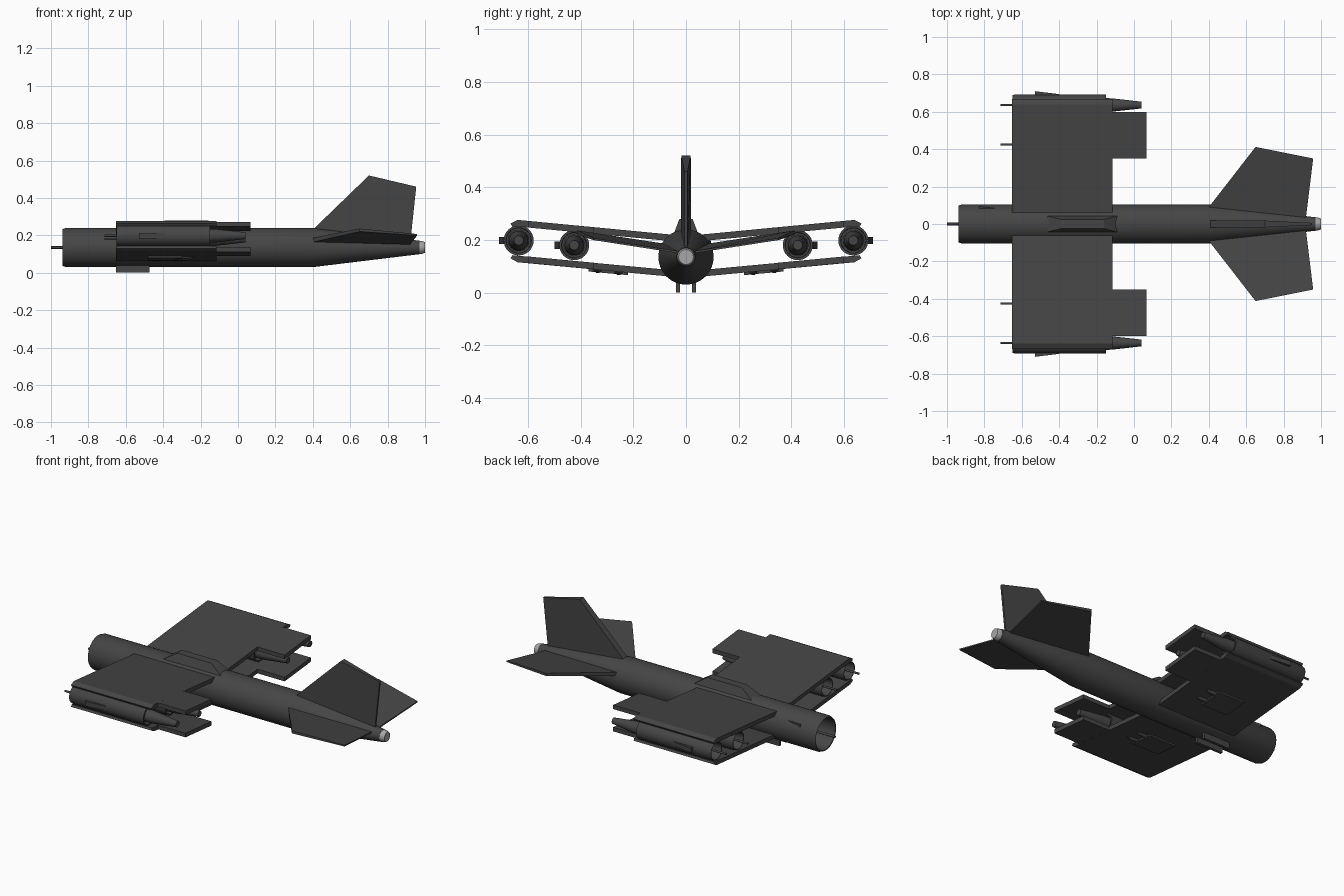
import bpy, bmesh, math
from mathutils import Matrix, Vector

if "Cube" in bpy.data.objects:
    bpy.data.objects.remove(bpy.data.objects["Cube"])


def material(name, rgb):
    m = bpy.data.materials.new(name)
    m.diffuse_color = (*rgb, 1)
    m.use_nodes = True
    m.node_tree.nodes["Principled BSDF"].inputs["Base Color"].default_value = m.diffuse_color
    return m


DARK = material("dark grey", (0.06, 0.06, 0.06))
LIGHT = material("light grey", (0.38, 0.38, 0.38))


def finish(bm, name, mat=DARK, smooth=True):
    bmesh.ops.recalc_face_normals(bm, faces=bm.faces)
    me = bpy.data.meshes.new(name)
    bm.to_mesh(me)
    bm.free()
    me.materials.append(mat)
    ob = bpy.data.objects.new(name, me)
    bpy.context.collection.objects.link(ob)
    if smooth:
        bpy.ops.object.select_all(action='DESELECT')
        ob.select_set(True)
        bpy.context.view_layer.objects.active = ob
        bpy.ops.object.shade_smooth_by_angle(angle=math.radians(30))
    return ob


def lathe(name, profile, y, z, mat=DARK, steps=32):
    """Spin (x, radius) points around a lengthwise axis at (y, z)."""
    bm = bmesh.new()
    vs = [bm.verts.new((x, y, z + r)) for x, r in profile]
    es = [bm.edges.new(p) for p in zip(vs, vs[1:])]
    bmesh.ops.spin(bm, geom=vs + es, cent=(0, y, z), axis=(1, 0, 0),
                   angle=2 * math.pi, steps=steps)
    bmesh.ops.remove_doubles(bm, verts=bm.verts, dist=1e-5)
    return finish(bm, name, mat)


def loft(name, a, b):
    """Solid between two matching outlines."""
    bm = bmesh.new()
    va = [bm.verts.new(p) for p in a]
    vb = [bm.verts.new(p) for p in b]
    bm.faces.new(va)
    bm.faces.new(vb)
    n = len(a)
    for i in range(n):
        j = (i + 1) % n
        bm.faces.new((va[i], va[j], vb[j], vb[i]))
    return finish(bm, name, smooth=False)


def extrude_x(name, yz, x0, x1):
    return loft(name, [(x0, y, z) for y, z in yz], [(x1, y, z) for y, z in yz])


def blister(name, x, y, z, s, length=0.13, out=0.02, half=0.014):
    """Small scoop on the side of a cowling, tallest at the front."""
    loft(name,
         [(x, y, z - half), (x, y, z + half), (x + length, y, z + half), (x + length, y, z - half)],
         [(x, y + s * out, z - half), (x, y + s * out, z + half),
          (x + length, y + s * out * 0.35, z + half), (x + length, y + s * out * 0.35, z - half)])


# Fuselage with open nose intake, probe and tapered tail
CZ = 0.135
lathe("fuselage", [(-1, 0), (-1, .007), (-.8, .007), (-.74, .04), (-.7, .085), (-.91, .09),
                   (-.935, .094), (-.938, .098), (-.92, .105), (.4, .105), (.97, .036), (.97, 0)], 0, CZ)
lathe("tail_tip", [(.965, 0), (.965, .034), (.985, .034), (1, .028), (1, 0)], 0, CZ, LIGHT)
blister("nose_blister", -.83, .075, .19, 1, .1, .02, .008)

# Spine hump between the wings
loft("spine_hump",
     [(-.52, -.055, .2), (-.52, .055, .2), (-.04, .055, .2), (-.04, -.055, .2)],
     [(-.39, -.025, .28), (-.39, .025, .28), (-.16, .025, .28), (-.16, -.025, .28)])

# Vertical fin, thick in front and thin behind
fin = [(.4, .23, .02), (.7, .52, .018), (.953, .46, .006), (.92, .15, .006), (.4, .15, .02)]
loft("tail_fin", [(x, -t, z) for x, z, t in fin], [(x, t, z) for x, z, t in fin])

ENGINE = [(-.715, 0), (-.715, .006), (-.57, .006), (-.53, .028), (-.5, .046), (-.63, .047),
          (-.65, .05), (-.65, .053), (-.635, .057), (-.15, .057), (-.15, .048), (-.25, .046),
          (-.25, .04), (-.12, .036), (.04, .018), (.04, 0)]

for s, side in ((1, "left"), (-1, "right")):
    # Tailplane with upward slant
    tp = [(.4, 0, .16, .012), (.4, .09, .175, .012), (.65, .412, .228, .008),
          (.958, .35, .203, .004), (.92, .04, .155, .004), (.92, 0, .15, .004)]
    loft(side + "_tailplane", [(x, s * y, z - t) for x, y, z, t in tp],
         [(x, s * y, z + t) for x, y, z, t in tp])

    # Upper and lower wings, each with an aft flap panel
    extrude_x(side + "_upper_wing",
              [(0, .215), (s * .64, .276), (s * .667, .262), (s * .66, .25), (s * .64, .251), (0, .19)],
              -.652, -.115)
    extrude_x(side + "_lower_wing",
              [(0, .055), (s * .64, .115), (s * .667, .13), (s * .66, .142), (s * .64, .14), (0, .08)],
              -.652, -.115)
    for name, base in (("upper", .215), ("lower", .08)):
        y0, y1 = .35, .6
        z0, z1 = base + .095 * y0, base + .095 * y1
        extrude_x(f"{side}_{name}_flap",
                  [(s * y0, z0), (s * y1, z1), (s * y1, z1 - .025), (s * y0, z0 - .025)], -.13, .068)

    # Engine tubes between the wings, each with a side scoop
    for name, y, z in (("outer", .636, .198), ("inner", .425, .18)):
        lathe(f"{side}_{name}_engine", ENGINE, s * y, z)
        blister(f"{side}_{name}_scoop", -.53, s * (y + .05), z, s, .13, .024)

    # Belly panel with two fairings under the wing
    extrude_x(side + "_underwing_panel",
              [(s * .22, .077), (s * .37, .091), (s * .37, .08), (s * .22, .066)], -.48, -.3)
    for k, y in enumerate((.255, .335)):
        bm = bmesh.new()
        m = Matrix.Translation((-.3, s * y, .056 + .094 * y)) @ Matrix.Diagonal((.07, .015, .014, 1))
        bmesh.ops.create_uvsphere(bm, u_segments=16, v_segments=8, radius=1, matrix=m)
        finish(bm, f"{side}_underwing_fairing_{k + 1}")

    # Landing skid
    extrude_x(side + "_skid", [(s * .022, 0), (s * .038, 0), (s * .038, .06), (s * .022, .06)], -.652, -.472)
